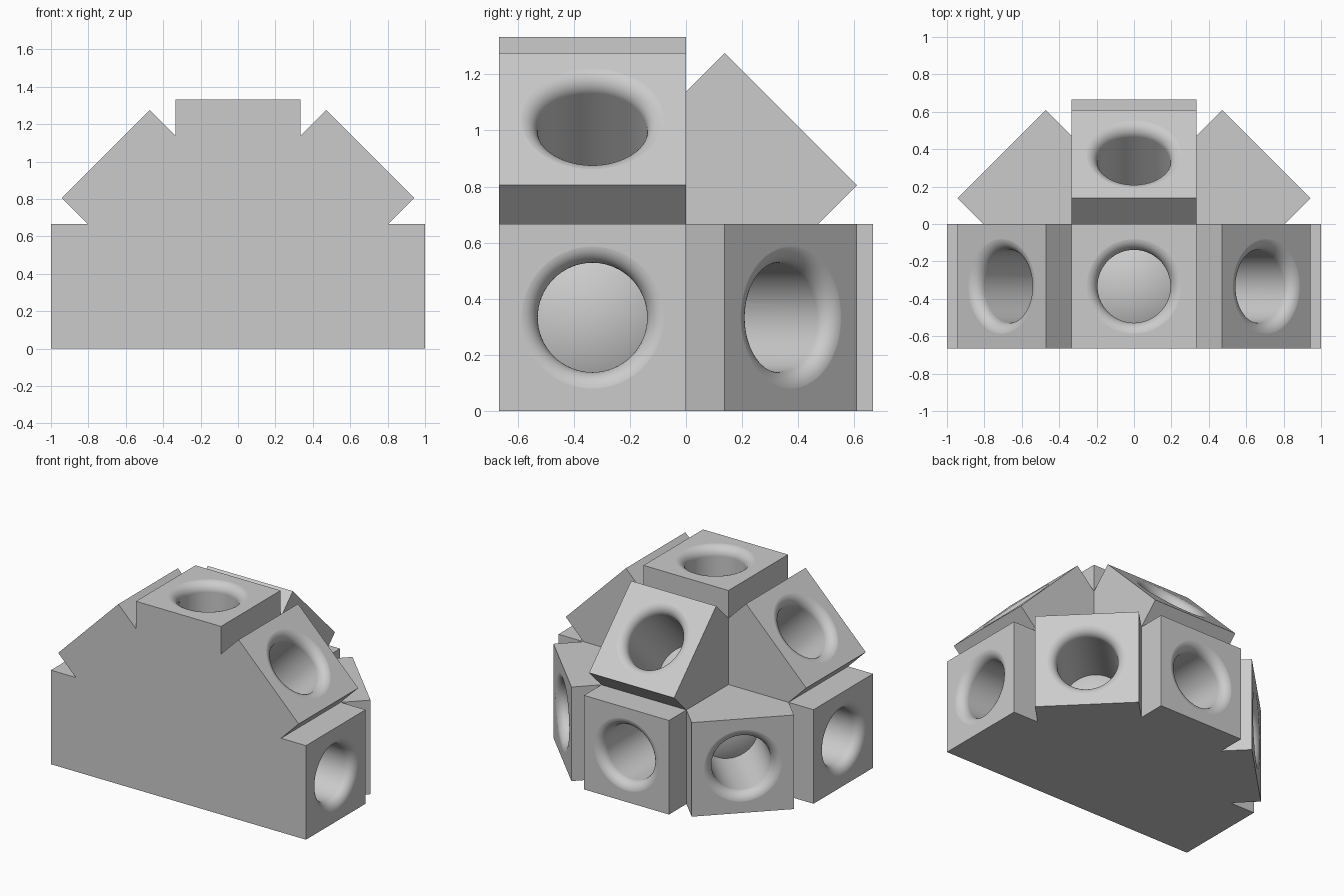
import bpy, bmesh, math
from mathutils import Matrix, Vector

cube = bpy.data.objects.get("Cube")
if cube:
    bpy.data.objects.remove(cube, do_unlink=True)

HALF = 1 / 3            # half the width of every arm
BORE = 0.195            # bore radius
LIP = 0.066             # rounding at the bore mouth
BALL = 0.5              # radius of the solid core the bores stop at
BORE_END = 0.44         # inner end of the bore cutters, inside the core
CENTRE = Vector((0, -HALF, HALF))
DIRECTIONS = [(1, 0, 0), (-1, 0, 0), (0, 0, 1), (0, 1, 0), (1, 1, 0),
              (-1, 1, 0), (1, 0, 1), (-1, 0, 1), (0, 1, 1)]

grey = bpy.data.materials.new("plain_grey")
grey.use_nodes = True
grey.diffuse_color = (0.6, 0.6, 0.6, 1)
grey.node_tree.nodes["Principled BSDF"].inputs["Base Color"].default_value = (0.6, 0.6, 0.6, 1)


def make_object(name, bm):
    bmesh.ops.recalc_face_normals(bm, faces=bm.faces)
    mesh = bpy.data.meshes.new(name)
    bm.to_mesh(mesh)
    bm.free()
    mesh.materials.append(grey)
    obj = bpy.data.objects.new(name, mesh)
    bpy.context.collection.objects.link(obj)
    return obj


def aim(direction):
    # Local z follows the direction, local y a world axis square to it
    z = Vector(direction).normalized()
    y = Vector((0, 0, 0))
    y[direction.index(0)] = 1
    x = y.cross(z)
    return Matrix.Translation(CENTRE) @ Matrix((x, y, z)).transposed().to_4x4()


def make_arm(direction):
    bm = bmesh.new()
    bmesh.ops.create_cube(bm, size=1)
    bmesh.ops.scale(bm, vec=(2 * HALF, 2 * HALF, 1.1), verts=bm.verts)
    bmesh.ops.translate(bm, vec=(0, 0, 0.45), verts=bm.verts)
    bm.transform(aim(direction))
    # Rounding keeps flush sides exactly in one plane for the union
    for v in bm.verts:
        v.co = [round(c, 5) for c in v.co]
    return make_object("arm", bm)


def make_bore(direction):
    # Revolved profile: flat inner end, straight wall, flared mouth
    profile = [(0, BORE_END), (BORE, BORE_END)]
    for i in range(11):
        a = math.radians(9 * i)
        profile.append((BORE + LIP * (1 - math.cos(a)),
                        1.0005 - LIP + LIP * math.sin(a)))
    profile += [(BORE + LIP, 1.05), (0, 1.05)]
    bm = bmesh.new()
    verts = [bm.verts.new((r, 0, z)) for r, z in profile]
    edges = [bm.edges.new(pair) for pair in zip(verts, verts[1:])]
    bmesh.ops.spin(bm, geom=verts + edges, cent=(0, 0, 0), axis=(0, 0, 1),
                   angle=math.tau, steps=64)
    bmesh.ops.remove_doubles(bm, verts=bm.verts, dist=0.0001)
    bm.transform(aim(direction))
    return make_object("bore_cutter", bm)


def combine(target, tool, operation):
    mod = target.modifiers.new(operation, 'BOOLEAN')
    mod.operation = operation
    mod.solver = 'EXACT'
    mod.object = tool
    bpy.context.view_layer.objects.active = target
    bpy.ops.object.modifier_apply(modifier=mod.name)
    bpy.data.objects.remove(tool, do_unlink=True)


def smooth(obj):
    bpy.ops.object.select_all(action='DESELECT')
    obj.select_set(True)
    bpy.context.view_layer.objects.active = obj
    bpy.ops.object.shade_smooth_by_angle(angle=math.radians(30))


# Body: nine square arms fanned around one centre, then bored from each end
body = make_arm(DIRECTIONS[0])
body.name = "connector_body"
for d in DIRECTIONS[1:]:
    combine(body, make_arm(d), 'UNION')
for d in DIRECTIONS:
    combine(body, make_bore(d), 'DIFFERENCE')
smooth(body)
weighted = body.modifiers.new("flat_faces", 'WEIGHTED_NORMAL')
weighted.keep_sharp = True

# Core ball at the bottom of the bores, trimmed behind the front and the base
bm = bmesh.new()
bmesh.ops.create_uvsphere(bm, u_segments=64, v_segments=32, radius=BALL)
for normal in ((0, -1, 0), (0, 0, -1)):
    bmesh.ops.bisect_plane(bm, geom=bm.verts[:] + bm.edges[:] + bm.faces[:],
                           plane_co=Vector(normal) * 0.31, plane_no=normal,
                           clear_outer=True)
bmesh.ops.translate(bm, vec=CENTRE, verts=bm.verts)
smooth(make_object("core_ball", bm))
